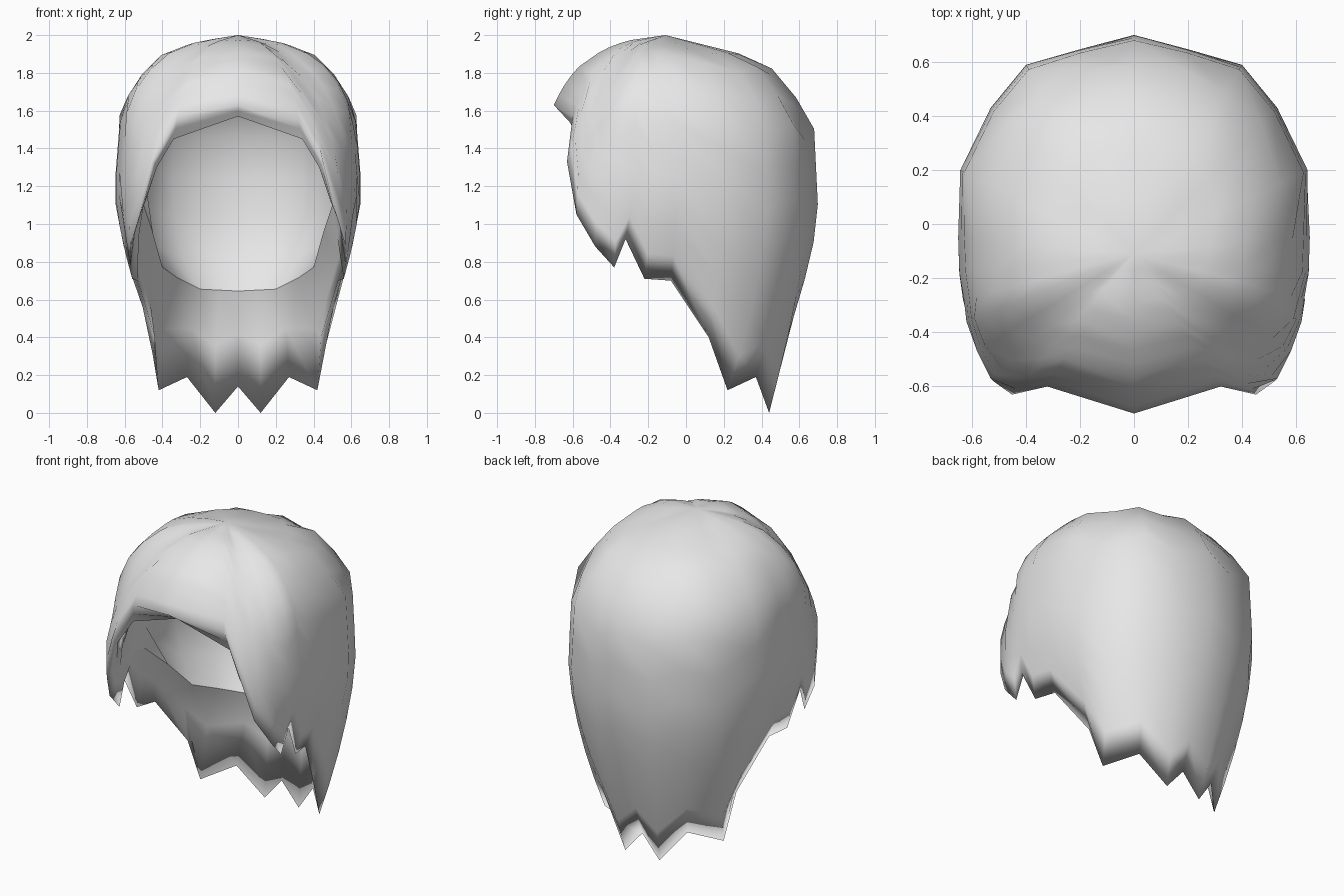
import bpy, bmesh, math
from mathutils import Vector

cube = bpy.data.objects.get("Cube")
if cube:
    bpy.data.objects.remove(cube, do_unlink=True)

# Half of the strands, ordered from the middle of the fringe to the nape.
# Lower tip of each strand
RIM = [(0, -.70, 1.63), (.32, -.60, 1.57), (.45, -.63, 1.33), (.52, -.58, 1.05),
       (.57, -.48, .88), (.57, -.38, .77), (.58, -.32, .92), (.56, -.22, .71),
       (.53, -.08, .70), (.44, .12, .40), (.42, .22, .12), (.27, .37, .19),
       (.12, .44, 0), (0, .44, .14)]
# Widest point of each strand
WIDE = RIM[:3] + [(.53, -.57, 1.30), (.58, -.47, 1.25), (.62, -.36, 1.20),
        (.635, -.28, 1.20), (.65, -.18, 1.20), (.655, -.05, 1.18), (.645, .20, 1.15),
        (.53, .43, 1.10), (.40, .59, 1.08), (.20, .65, 1.07), (0, .70, 1.06)]
# Lip of the head cavity behind each strand
LIP = [(0, -.60, 1.57), (.34, -.57, 1.45), (.43, -.60, 1.30), (.49, -.52, 1.12),
       (.53, -.43, 1.05), (.53, -.35, 1.06), (.52, -.28, 1.11), (.50, -.22, 1.10),
       (.45, -.06, .95), (.40, .11, .77), (.32, .25, .715), (.20, .40, .655),
       (.10, .41, .65), (0, .42, .645)]

# Dome profiles: distance out from the crown, height above the widest point
FRONT = [(0, 1), (.35, .92), (.56, .79), (.80, .52), (.93, .23), (1, 0)]
TEMPLE = [(0, 1), (.35, .94), (.60, .81), (.83, .59), (.95, .33), (1, 0)]
SIDE = [(0, 1), (.35, .955), (.65, .86), (.85, .68), (.95, .50), (1, 0)]
BACK = [(0, 1), (.65, .86), (.97, .53), (1, 0)]
PROFILE = [FRONT] * 4 + [TEMPLE] + [SIDE] * 4 + [BACK] * 5

CROWN = Vector((0, -.11, 2.0))
INNER_CROWN = Vector((0, -.10, 1.88))
OUTER_ROWS, INNER_ROWS = 12, 8


def dome(top, end, profile):
    """Path from the crown out and down to a point."""
    return [Vector((top.x + (end.x - top.x) * h, top.y + (end.y - top.y) * h,
                    end.z + (top.z - end.z) * v)) for h, v in profile]


def resample(pts, rows):
    """Evenly spaced points along a path, without its first point."""
    run = [0]
    for a, b in zip(pts, pts[1:]):
        run.append(run[-1] + (b - a).length)
    out = []
    for r in range(1, rows):
        d = run[-1] * r / rows
        i = next(k for k in range(1, len(run)) if run[k] >= d)
        out.append(pts[i - 1].lerp(pts[i], (d - run[i - 1]) / (run[i] - run[i - 1])))
    return out + [pts[-1]]


def strand(i):
    """Outer path down to the tip, then the inner path back up to the crown."""
    rim, wide, lip = Vector(RIM[i]), Vector(WIDE[i]), Vector(LIP[i])
    outer = dome(CROWN, wide, PROFILE[i])
    if i > 2:
        power = 1.6 if 7 <= i <= 10 else 1.35
        for k in range(1, 9):
            t = k / 8
            p = wide.lerp(rim, t ** power)
            p.z = wide.z + (rim.z - wide.z) * t
            outer.append(p)
    # Long strands are hollowed below the lip of the cavity
    middle = lip.lerp(rim, .45)
    if i < 8:
        inner = dome(INNER_CROWN, lip, PROFILE[i])
    else:
        middle += Vector((lip.x, lip.y, 0)).normalized() * .05
        hollow = Vector((wide.x * .87, wide.y * .87, 1.08))
        low = hollow.lerp(lip, .35)
        low.z = hollow.z + (lip.z - hollow.z) * .6
        inner = dome(INNER_CROWN, hollow, PROFILE[i]) + [low, lip]
    return resample(outer, OUTER_ROWS) + [middle] + resample(inner, INNER_ROWS)[::-1]


# Full ring of strands, mirrored across x
half = [strand(i) for i in range(len(RIM))]
mirrored = [[Vector((-p.x, p.y, p.z)) for p in c] for c in half[-2:0:-1]]
columns = half + mirrored

bm = bmesh.new()
top = bm.verts.new(CROWN)
under = bm.verts.new(INNER_CROWN)
grid = [[bm.verts.new(p) for p in c] for c in columns]
for a, b in zip(grid, grid[1:] + grid[:1]):
    bm.faces.new((top, a[0], b[0]))
    for k in range(len(a) - 1):
        bm.faces.new((a[k], a[k + 1], b[k + 1], b[k]))
    bm.faces.new((under, b[-1], a[-1]))
bmesh.ops.recalc_face_normals(bm, faces=bm.faces)

# Crisp edge along the lip of the cavity
for a, b in zip(grid, grid[1:] + grid[:1]):
    bm.edges.get((a[OUTER_ROWS + 1], b[OUTER_ROWS + 1])).smooth = False
mesh = bpy.data.meshes.new("hair")
bm.to_mesh(mesh)
bm.free()

hair = bpy.data.objects.new("hair", mesh)
bpy.context.collection.objects.link(hair)

# Plain grey
grey = bpy.data.materials.new("light_grey")
grey.use_nodes = True
grey.diffuse_color = (.8, .8, .8, 1)
bsdf = next(n for n in grey.node_tree.nodes if n.type == 'BSDF_PRINCIPLED')
bsdf.inputs["Base Color"].default_value = (.8, .8, .8, 1)
mesh.materials.append(grey)

# Soft shading that also rolls over the strand tips
bpy.ops.object.select_all(action='DESELECT')
hair.select_set(True)
bpy.context.view_layer.objects.active = hair
bpy.ops.object.shade_smooth_by_angle(angle=math.pi)
